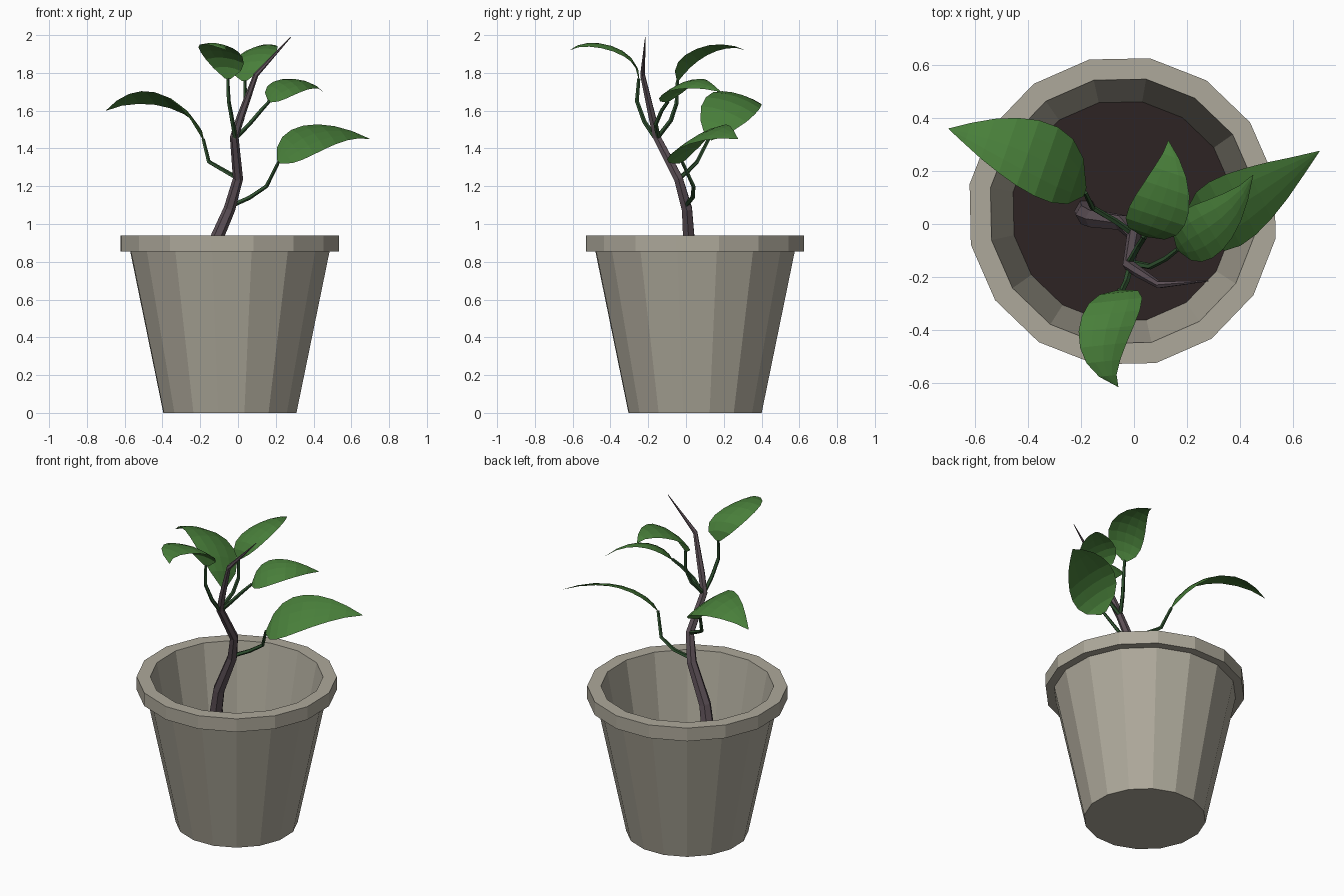
import bpy, bmesh, math
from mathutils import Vector

if "Cube" in bpy.data.objects:
    bpy.data.objects.remove(bpy.data.objects["Cube"])

def mat(name, rgb):
    m = bpy.data.materials.new(name)
    m.diffuse_color = (*rgb, 1)
    m.use_nodes = True
    m.node_tree.nodes["Principled BSDF"].inputs["Base Color"].default_value = m.diffuse_color
    return m

CLAY = mat("grey clay", (0.42, 0.395, 0.325))
SOIL = mat("dark soil", (0.026, 0.017, 0.017))
BARK = mat("purple bark", (0.115, 0.085, 0.10))
STALK = mat("dark green stalk", (0.03, 0.085, 0.03))
LEAF = mat("leaf green", (0.065, 0.21, 0.042))

def finish(name, bm, material):
    me = bpy.data.meshes.new(name)
    bm.to_mesh(me)
    bm.free()
    me.materials.append(material)
    ob = bpy.data.objects.new(name, me)
    bpy.context.collection.objects.link(ob)
    return ob

def bridge(bm, a, b):
    n = len(a)
    for i in range(n):
        j = (i + 1) % n
        bm.faces.new((a[i], a[j], b[j], b[i]))

# Pot: 16-sided turned profile
CX, CY, SIDES, PHASE = -0.043, 0.048, 16, math.radians(12.4)
SOIL_Z = 0.48

def pot_ring(bm, r, z):
    return [bm.verts.new((CX + r * math.cos(PHASE + 2 * math.pi * i / SIDES),
                          CY + r * math.sin(PHASE + 2 * math.pi * i / SIDES), z))
            for i in range(SIDES)]

bm = bmesh.new()
profile = [(0.358, 0), (0.536, 0.855), (0.587, 0.855), (0.587, 0.94),
           (0.507, 0.94), (0.42, SOIL_Z)]
rings = [pot_ring(bm, r, z) for r, z in profile]
for a, b in zip(rings, rings[1:]):
    bridge(bm, a, b)
bm.faces.new(rings[0][::-1])
finish("pot", bm, CLAY)

# Soil disc
bm = bmesh.new()
bm.faces.new(pot_ring(bm, 0.421, SOIL_Z))
finish("soil", bm, SOIL)

# Tapered tube along a path of (x, y, z, radius)
def tube(name, pts, sides, material):
    bm = bmesh.new()
    p = [Vector(q[:3]) for q in pts]
    rings = []
    for i, c in enumerate(p):
        d = (p[min(i + 1, len(p) - 1)] - p[max(i - 1, 0)]).normalized()
        u = Vector((0, 1, 0)).cross(d).normalized()
        v = d.cross(u)
        rings.append([bm.verts.new(c + pts[i][3] * (u * math.cos(a) + v * math.sin(a)))
                      for a in (2 * math.pi * k / sides for k in range(sides))])
    for a, b in zip(rings, rings[1:]):
        bridge(bm, a, b)
    bm.faces.new(rings[0][::-1])
    bm.faces.new(rings[-1])
    return finish(name, bm, material)

# Main stem
tube("stem", [(-0.18, 0.05, 0.46, 0.045), (-0.18, 0.035, 0.70, 0.041),
              (-0.15, 0.02, 0.84, 0.037), (-0.045, 0.005, 1.08, 0.031),
              (0.0, -0.04, 1.24, 0.027), (-0.02, -0.155, 1.46, 0.023),
              (0.015, -0.18, 1.57, 0.021), (0.095, -0.23, 1.79, 0.014),
              (0.28, -0.215, 1.99, 0.002)], 6, BARK)

# Leaf: curved midline through four points, with a half-width vector
KNOTS = (0, 0.25, 0.55, 1)
WIDTHS = (0.12, 0.66, 0.92, 1.0, 0.95, 0.80, 0.58, 0.30, 0.01)

def midline(pts, t):
    out = Vector((0, 0, 0))
    for i, p in enumerate(pts):
        w = 1
        for j, k in enumerate(KNOTS):
            if j != i:
                w *= (t - k) / (KNOTS[i] - k)
        out += Vector(p) * w
    return out

def leaf(name, pts, half):
    bm = bmesh.new()
    half = Vector(half)
    n, cols = len(WIDTHS) - 1, (-1, -0.5, 0, 0.5, 1)
    rows = []
    for i, w in enumerate(WIDTHS):
        c = midline(pts, i / n)
        rows.append([bm.verts.new(c + half * (w * s) - Vector((0, 0, 0.02 * w * s * s)))
                     for s in cols])
    for a, b in zip(rows, rows[1:]):
        for k in range(len(cols) - 1):
            bm.faces.new((a[k], b[k], b[k + 1], a[k + 1]))
    bm.normal_update()
    if sum(f.normal.z for f in bm.faces) < 0:
        bmesh.ops.reverse_faces(bm, faces=bm.faces[:])
    return finish(name, bm, LEAF)

# name: stalk path, remaining midline points, half-width vector
PLANTS = {
    "left": ([(0.0, -0.04, 1.24), (-0.07, 0.01, 1.28), (-0.155, 0.06, 1.33), (-0.185, 0.12, 1.45)],
             [(-0.27, 0.20, 1.60), (-0.43, 0.28, 1.68), (-0.70, 0.36, 1.60)],
             (0.045, 0.13, -0.045)),
    "right": ([(-0.03, 0.0, 1.10), (0.06, 0.035, 1.14), (0.15, 0.04, 1.20), (0.215, -0.02, 1.33)],
              [(0.29, 0.01, 1.42), (0.43, 0.09, 1.485), (0.70, 0.275, 1.45)],
              (-0.06, 0.12, 0.065)),
    "upper_right": ([(-0.02, -0.145, 1.45), (0.06, -0.16, 1.53), (0.12, -0.13, 1.60), (0.165, -0.095, 1.65)],
                    [(0.205, -0.06, 1.715), (0.30, 0.0, 1.755), (0.45, 0.185, 1.70)],
                    (-0.055, 0.09, 0.035)),
    "back": ([(-0.02, -0.15, 1.46), (0.02, -0.08, 1.55), (0.04, -0.05, 1.64), (0.035, -0.045, 1.76)],
             [(0.065, -0.01, 1.86), (0.115, 0.10, 1.935), (0.13, 0.315, 1.92)],
             (0.105, -0.035, 0.015)),
    "front": ([(-0.015, -0.165, 1.46), (-0.03, -0.22, 1.54), (-0.05, -0.26, 1.65), (-0.055, -0.25, 1.77)],
              [(-0.07, -0.29, 1.88), (-0.11, -0.42, 1.95), (-0.06, -0.615, 1.92)],
              (0.11, 0.012, -0.012)),
}
for key, (stalk, rest, half) in PLANTS.items():
    radii = (0.013, 0.012, 0.011, 0.009)
    tube(key + "_stalk", [(*p, r) for p, r in zip(stalk, radii)], 5, STALK)
    leaf(key + "_leaf", [stalk[-1]] + rest, half)
